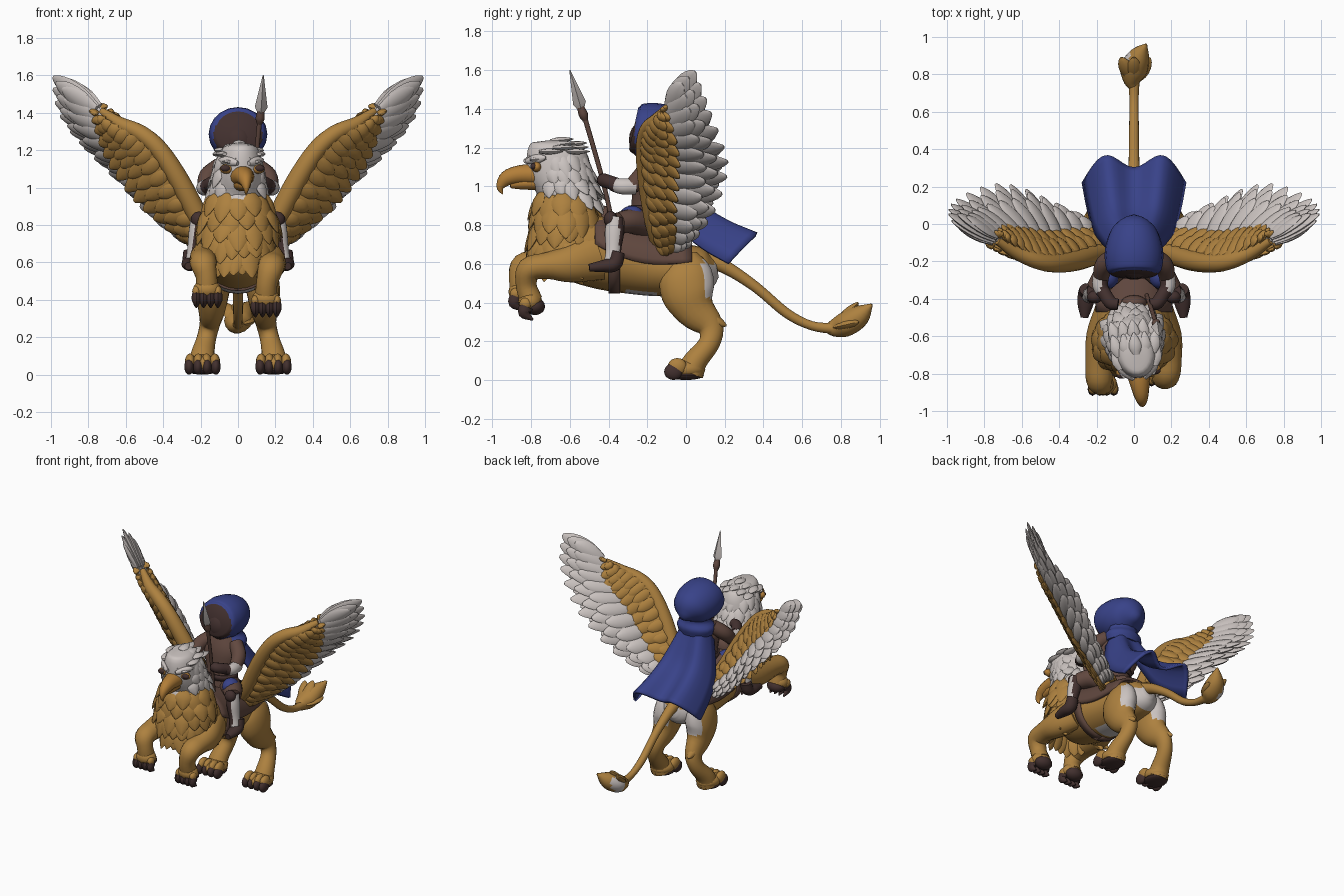
import bpy, bmesh, random
from math import sin, cos, pi, radians
from mathutils import Vector, Matrix

if "Cube" in bpy.data.objects:
    bpy.data.objects.remove(bpy.data.objects["Cube"])
random.seed(4)
bm = bmesh.new()  # shared workspace, emptied after each part
built = []

def material(name, *rgb):
    m = bpy.data.materials.new(name)
    m.use_nodes = True
    m.diffuse_color = (*rgb, 1)
    m.node_tree.nodes["Principled BSDF"].inputs["Base Color"].default_value = (*rgb, 1)
    return m

gold = material("golden fur", .42, .22, .05)
white = material("pale feather", .6, .55, .53)
dark = material("dark claw", .055, .03, .028)
leather = material("brown leather", .12, .065, .05)
blue = material("blue cloth", .04, .055, .25)
horn = material("beak horn", .45, .21, .04)

def finish(name, *mats, mirror=False, thick=0, turn=0):
    """Turn the workspace into a named object, optionally mirrored across x."""
    bmesh.ops.rotate(bm, verts=bm.verts, cent=(0, -.6, 1), matrix=Matrix.Rotation(turn, 3, 'Z'))
    bmesh.ops.recalc_face_normals(bm, faces=bm.faces)
    mesh = bpy.data.meshes.new(name)
    bm.to_mesh(mesh)
    bm.clear()
    ob = bpy.data.objects.new(name, mesh)
    bpy.context.collection.objects.link(ob)
    for m in mats:
        mesh.materials.append(m)
    if thick:
        ob.modifiers.new("thickness", 'SOLIDIFY').thickness = thick
    if mirror:
        ob.modifiers.new("mirror", 'MIRROR').use_mirror_merge = False
    built.append(ob)

def spline(points, k):
    """Smooth curve through points of any dimension."""
    p = [Vector(v) for v in points]
    p = [p[0] * 2 - p[1]] + p + [p[-1] * 2 - p[-2]]
    out = []
    for a, b, c, d in zip(p, p[1:], p[2:], p[3:]):
        for t in (j / k for j in range(k)):
            out.append(b + (c - a) * (t / 2) + (a * 2 - b * 5 + c * 4 - d) * (t * t / 2)
                       + (b * 3 - a - c * 3 + d) * (t ** 3 / 2))
    return out + [p[-2]]

def along(curve, f):
    return curve[round(min(max(f, 0), 1) * (len(curve) - 1))]

def loft(points, side=(1, 0, 0), n=14, k=4, rule=None):
    """Elliptical tube; each point is x, y, z, radius along side, other radius. The rule picks a face's colour."""
    rows, side, rings, faces = spline(points, k), Vector(side), [], []
    for i, v in enumerate(rows):
        t = Vector((rows[min(i + 1, len(rows) - 1)] - rows[max(i - 1, 0)])[:3]).normalized()
        a = (side - t * side.dot(t)).normalized() * max(v[3], .002)
        b = t.cross(a).normalized() * max(v[4], .002)
        turns = [q * 2 * pi / n for q in range(n)]
        rings.append([bm.verts.new(Vector(v[:3]) + a * cos(q) + b * sin(q)) for q in turns])
    for lo, hi in zip(rings, rings[1:]):
        faces += [bm.faces.new((lo[q - 1], lo[q], hi[q], hi[q - 1])) for q in range(n)]
    faces += [bm.faces.new(rings[0]), bm.faces.new(rings[-1])]
    for f in faces:
        f.material_index = int(rule(f.calc_center_median())) if rule else 0

def ball(centre, size, mat=0):
    place = Matrix.Translation(centre) @ Matrix.Diagonal((*size, 1))
    for v in bmesh.ops.create_uvsphere(bm, u_segments=16, v_segments=10, radius=1, matrix=place)["verts"]:
        for f in v.link_faces:
            f.material_index = mat

def feather(base, tip, width, thick, side, blunt=.2):
    base, tip = Vector(base), Vector(tip)
    shape = ((0, .5), (.35, 1), (.68, .75 + blunt), (.9, .35 + blunt), (1, .06 + blunt / 2))
    loft([(*base.lerp(tip, t), width * w, thick * w) for t, w in shape], side, 8, 2)

def plumage(y, z, rx, ry, count, length, span, start=0, back=0):
    """Ring of drooping pointed feathers, centred on the start angle (zero is the front)."""
    for i in range(count):
        a = start + span * (2 * (i + .5) / count - 1)
        out = Vector((sin(a), -cos(a), 0))
        base = Vector((rx * sin(a), y - ry * cos(a), z + random.uniform(-.01, .01)))
        tip = base + out * random.uniform(.02, .045) + Vector((0, back, -length * random.uniform(.8, 1.15)))
        feather(base - out * .015, tip, length * .38, .018, (cos(a), sin(a), 0), 0)

def sheet(name, place, nu, nv, mat, thick):
    grid = [[bm.verts.new(place(u / nu, 2 * v / nv - 1)) for v in range(nv + 1)] for u in range(nu + 1)]
    for a, b in zip(grid, grid[1:]):
        for v in range(nv):
            bm.faces.new((a[v], a[v + 1], b[v + 1], b[v]))
    finish(name, mat, thick=thick)

# Torso, with a pale patch under the tail and on the belly
loft([(0, -.74, .73, .08, .08), (0, -.6, .71, .19, .18), (0, -.42, .65, .19, .185), (0, -.2, .587, .175, .152),
      (0, -.02, .57, .165, .135), (0, .1, .57, .12, .11), (0, .16, .58, .04, .05)], n=24, k=6,
     rule=lambda c: (c.y > .1 and c.z < .6) or (-.33 < c.y < -.15 and c.z < .46))
finish("torso", gold, white)

# Neck with its ruff of golden feathers
loft([(0, -.6, .62, .12, .1), (0, -.62, .72, .18, .16), (0, -.62, .84, .19, .16), (0, -.6, .98, .14, .13)], n=20)
for z, rx, ry, count, span in ((.67, .15, .16, 8, 1.1), (.75, .18, .175, 12, 1.9), (.82, .2, .17, 15, pi),
                               (.89, .195, .165, 14, pi), (.96, .165, .155, 13, pi)):
    plumage(-.62, z, rx, ry, count, .15, span)
finish("neck_ruff", gold)

# Head with pale plumage swept back from the crown, turned slightly to its left
TURN = radians(7)
loft([(0, -.6, .88, .16, .13), (0, -.625, 1, .14, .15), (0, -.66, 1.1, .125, .165), (0, -.68, 1.18, .11, .145),
      (0, -.68, 1.225, .075, .105), (0, -.68, 1.24, .01, .01)], n=20)
for z, y, rx, ry, count, span in ((.97, -.61, .145, .14, 14, pi), (1.04, -.63, .14, .145, 13, 2.5),
                                  (1.11, -.65, .125, .145, 12, 2.2), (1.17, -.66, .11, .125, 11, 2.1)):
    plumage(y, z, rx, ry, count, .115, span, pi, .03)
plumage(-.6, .98, .14, .16, 8, .11, 1)
for y, z, count in ((-.815, 1.165, 4), (-.77, 1.215, 5), (-.7, 1.235, 5), (-.63, 1.215, 5)):
    for i in range(count):
        x = (i - count / 2 + .5) * .045
        feather((x, y, z - abs(x) * .4), (x * 1.3, y + .12, z + .01 - abs(x) * .5), .034, .016, (1, 0, 0), 0)
for s in (-1, 1):
    feather((s * .03, -.83, 1.13), (s * .12, -.74, 1.15), .024, .02, (0, 0, 1))
finish("eagle_head", white, turn=TURN)
loft([(0, -.76, 1.06, .07, .06), (0, -.86, 1.06, .052, .05), (0, -.93, 1.04, .036, .04), (0, -.962, .995, .016, .02),
      (0, -.95, .96, .003, .003)])
loft([(0, -.76, 1.015, .05, .035), (0, -.85, 1.015, .038, .032), (0, -.91, 1.01, .015, .02)])
for s in (-1, 1):
    ball((s * .085, -.785, 1.1), (.036, .025, .026))
    ball((s * .092, -.799, 1.103), (.027, .018, .018), 1)
finish("beak_and_eyes", horn, dark, turn=TURN)

# Raised front legs with clawed paws
paths = {"left": [(.13, -.46, .64, .08, .13), (.17, -.6, .6, .085, .1), (.18, -.72, .59, .075, .07),
                  (.175, -.81, .57, .07, .065), (.155, -.825, .49, .057, .055), (.15, -.8, .41, .06, .06)],
         "right": [(-.13, -.46, .65, .08, .13), (-.17, -.6, .62, .085, .1), (-.185, -.75, .61, .075, .07),
                   (-.185, -.84, .59, .07, .065), (-.17, -.86, .53, .057, .055), (-.165, -.85, .46, .06, .06)]}
for name, points in paths.items():
    loft(points)
    x, y, z = points[-1][:3]
    for turn in (-.3, 0, .3):
        feather((x, -.62, .6), (x + turn * .2, -.53, .49 + abs(turn) * .1), .04, .03, (1, 0, 0), 0)
    ball((x, y - .005, z - .005), (.075, .062, .055))
    ball((x, y + .02, z - .03), (.066, .052, .045), 1)
    for i in range(4):
        toe = Vector((x + (i - 1.5) * .038, y - .025, z - .03))
        ball(toe + Vector((0, -.003, .015)), (.023, .032, .03))
        loft([(*toe, .025, .036), (*(toe + Vector((0, -.01, -.035))), .024, .03),
              (*(toe + Vector((0, .035, -.07))), .005, .005)], n=8, rule=lambda c: True)
    finish(name + "_front_leg", gold, dark)

# Hind legs: haunch with a pale rear patch, hock and paw
loft([(.1, -.02, .64, .05, .08), (.12, 0, .55, .085, .135), (.135, .01, .45, .09, .14), (.14, .05, .36, .075, .105),
      (.15, .125, .275, .055, .07), (.17, .12, .19, .052, .055), (.19, .05, .1, .065, .062), (.19, .02, .04, .075, .075)],
     n=18, rule=lambda c: 2 * (c.y > .09 and c.z > .42))
feather((.15, .1, .32), (.165, .21, .28), .04, .035, (1, 0, 0), 0)
ball((.19, 0, .055), (.085, .1, .054))
ball((.19, 0, .022), (.08, .092, .022), 1)
for i in range(4):
    toe = (i - 1.5) * .044
    ball((.19 + toe, -.045, .068), (.028, .05, .045))
    ball((.19 + toe * 1.08, -.065, .043), (.026, .048, .043), 1)
finish("hind_legs", gold, dark, white, mirror=True)

# Tail, and a tuft with a pale patch on its right
loft([(0, .08, .63, .05, .05), (0, .2, .585, .036, .036), (0, .36, .48, .028, .028), (0, .52, .345, .026, .026),
      (0, .65, .28, .024, .024), (0, .77, .265, .03, .03)])
loft([(0, .72, .265, .02, .02), (-.01, .77, .27, .05, .05), (0, .83, .29, .075, .065), (.03, .9, .335, .055, .055),
      (.065, .96, .39, .006, .006)], rule=lambda c: c.x < -.02 and c.y > .83)
for x, z in ((-.07, .38), (.085, .3), (.0, .4)):
    feather((0, .76, .27), (x, .89, z), .04, .025, (1, 0, 0))
finish("tail", gold, white)

# Wings: leading edge, then covert border below it, then trailing border swept back
lead = spline([(.12, -.13, .7), (.2, -.16, .82), (.31, -.195, 1.03), (.42, -.21, 1.2), (.52, -.195, 1.29),
               (.63, -.15, 1.34), (.73, -.09, 1.41)], 20)
covert = spline([(.25, -.04, .73), (.38, -.02, .82), (.5, -.01, .91), (.6, 0, 1.03), (.68, 0, 1.16),
                 (.73, -.03, 1.3), (.77, -.07, 1.43)], 20)
trail = spline([(.27, .03, .71), (.38, .09, .79), (.5, .15, .88), (.62, .2, 1.01), (.74, .215, 1.13), (.86, .18, 1.25),
                (.95, .13, 1.38), (.985, .09, 1.49), (.99, .05, 1.59)], 20)
middle = [a.lerp(b, .5) for a, b in zip(lead, covert)]

def feather_row(roots, ends, count, reach, width, offset):
    for i in range(count):
        f = i / (count - 1)
        base, side = along(roots, f), along(ends, f + .06) - along(ends, f - .06)
        span = along(ends, f) - base
        lift = side.cross(span).normalized() * offset
        feather(base + lift * .6, base + span * reach + lift, min(width, span.length * .3), .018, side)

feather_row(middle, trail, 13, 1, .062, 0)
for s in (-1, 1):
    feather_row(middle, trail, 12, .87, .058, s * .025)
    feather_row(middle, trail, 13, .7, .054, s * .038)
finish("wing_flight_feathers", white, mirror=True)
for s in (-1, 1):
    feather_row(lead, covert, 14, 1, .056, s * .045)
    feather_row(lead, covert, 15, .74, .05, s * .054)
    feather_row(lead, covert, 16, .46, .045, s * .056)
loft([(*along(lead, i / 6), r, r) for i, r in enumerate((.05, .055, .055, .05, .045, .038, .02))])
finish("wing_coverts", gold, mirror=True)

# Saddle cloth, girth strap and saddle
def saddle_cloth(u, v):
    a = v * (1.35 + .3 * sin(pi * u))
    return (.21 - .025 * u) * sin(a), -.47 + .5 * u, .66 - .085 * u + (.2 - .04 * u) * cos(a)

sheet("saddle_cloth", saddle_cloth, 10, 20, leather, .02)
sheet("girth_strap", lambda u, v: (.2 * sin(pi * v), -.4 + .06 * u, .637 + .19 * cos(pi * v)), 1, 32, leather, .015)
ball((0, -.22, .76), (.13, .2, .06))
ball((0, -.42, .83), (.07, .04, .07))
finish("saddle", leather)

# Rider body, sleeves, thighs and tunic skirt
sheet("rider_belt", lambda u, v: (.122 * sin(pi * v), -.2 + .098 * cos(pi * v), .86 + .04 * u), 1, 24, dark, .01)
loft([(0, -.2, .74, .13, .11), (0, -.2, .9, .11, .085), (0, -.18, 1.05, .14, .09), (0, -.16, 1.17, .07, .06)])
for s in (-1, 1):
    loft([(s * .1, -.17, 1.11, .05, .05), (s * .16, -.22, 1.06, .05, .05), (s * .175, -.28, 1, .043, .043)])
    loft([(s * .07, -.2, .8, .08, .08), (s * .15, -.28, .82, .07, .065), (s * .205, -.35, .81, .055, .055)])
    ball((s * .135, -.28, .845), (.055, .065, .055), 1)
finish("rider_clothes", leather, blue)

# Rider bracers, hands, greaves and boots, with pale plates on the outside
loft([(.175, -.26, 1, .042, .042), (.18, -.33, 1, .042, .042), (.155, -.38, 1.01, .034, .034)],
     rule=lambda c: c.x > .175 and c.y > -.37)
loft([(.165, -.36, 1.01, .036, .036), (.125, -.42, 1.03, .036, .036), (.085, -.43, 1.035, .03, .03)])
loft([(.21, -.36, .84, .042, .045), (.22, -.37, .76, .044, .05), (.235, -.375, .67, .036, .04),
      (.245, -.38, .6, .038, .045)], n=20, rule=lambda c: c.x > .31 - .1 * c.z and c.y < -.345)
loft([(.25, -.35, .66, .042, .035), (.255, -.37, .6, .044, .04), (.26, -.43, .588, .042, .032), (.265, -.5, .58, .02, .02)])
ball((.21, -.39, .83), (.042, .035, .042))
finish("rider_guards_and_boots", dark, white, mirror=True)

# Hooded head, collar and cape
loft([(0, -.27, 1.3, .12, .11), (0, -.245, 1.295, .146, .132), (0, -.17, 1.285, .157, .146), (0, -.09, 1.275, .145, .138),
      (0, -.02, 1.255, .11, .11), (0, .04, 1.22, .02, .02)], n=20, rule=lambda c: c.y < -.262)
loft([(0, -.12, 1.24, .13, .11), (0, -.12, 1.17, .105, .09), (0, -.12, 1.12, .14, .11), (0, -.12, 1.07, .13, .1)])
ball((0, -.215, 1.24), (.095, .08, .1), 1)
finish("hood", blue, dark)
spine = spline([(-.07, 1.16, .12), (0, 1.02, .18), (.08, .9, .225), (.2, .81, .255), (.34, .74, .28)], 5)

def cape(u, v):
    y, z, w = along(spine, u)
    fold = u * .03 * cos(2 * pi * v * .9)
    return w * v, y - .09 * v ** 4 - fold * 1.2, z - .11 * v ** 4 - fold

sheet("cape", cape, 20, 20, blue, .02)

# Spear with a dark socket and a faceted blade
loft([(.06, -.36, .72, .012, .012), (.085, -.43, 1.03, .012, .012), (.118, -.53, 1.38, .013, .013)], n=8)
loft([(.114, -.52, 1.34, .014, .014), (.118, -.53, 1.37, .024, .024), (.122, -.545, 1.41, .018, .018)], n=8)
loft([(.121, -.54, 1.39, .012, .012), (.124, -.55, 1.43, .034, .034), (.135, -.6, 1.6, .003, .003)], n=4, k=1,
     rule=lambda c: True)
finish("spear", leather, white)

# Smooth shading that keeps hard edges
for ob in bpy.context.scene.objects:
    ob.select_set(ob in built)
bpy.context.view_layer.objects.active = built[0]
bpy.ops.object.shade_smooth_by_angle(angle=radians(50))
bm.free()
